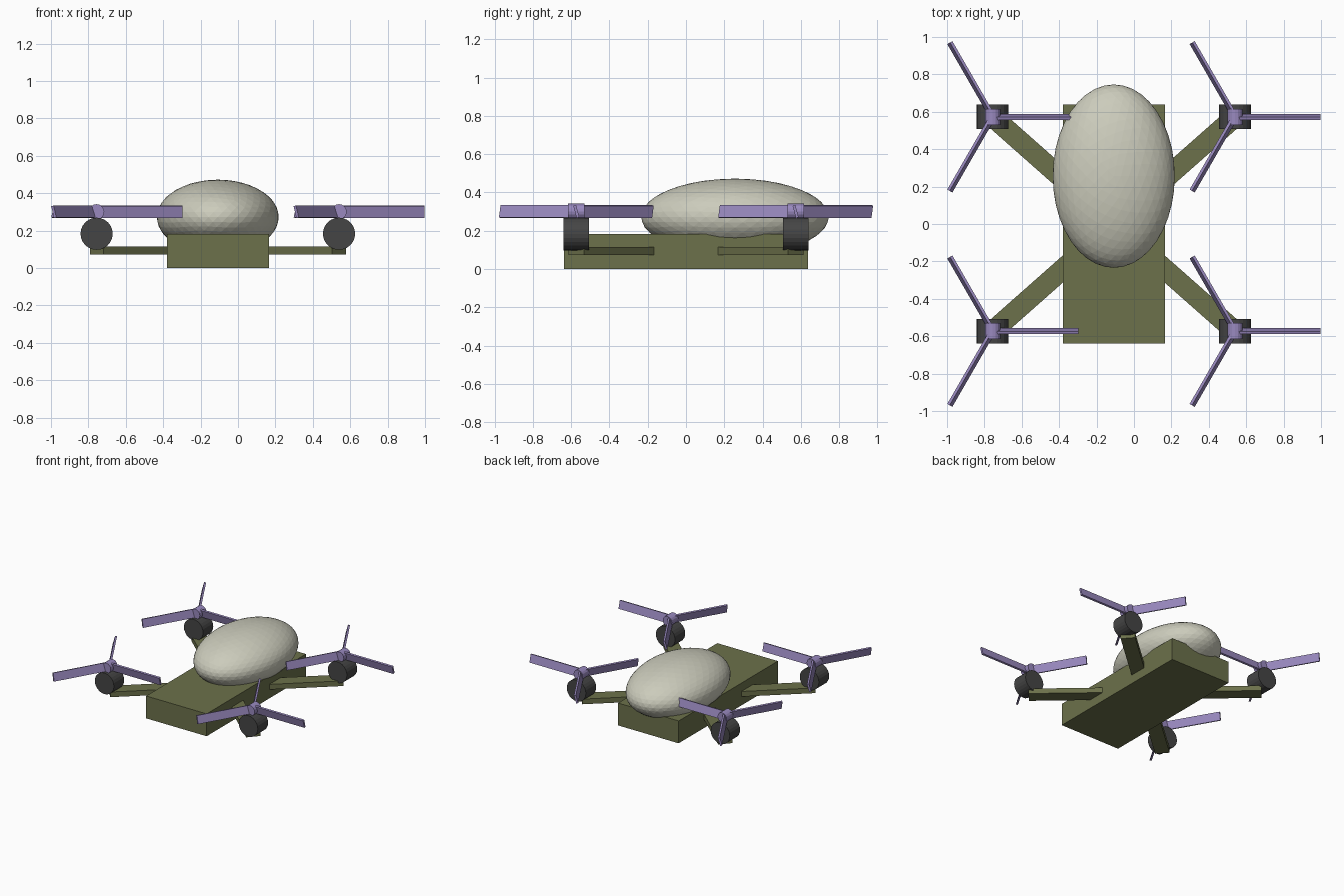
import bpy
from math import radians, atan2, hypot
from mathutils import Matrix, Vector

if "Cube" in bpy.data.objects:
    bpy.data.objects.remove(bpy.data.objects["Cube"])

CX = -0.108                      # drone centre line
ARM_X, ARM_Y = 0.648, 0.573      # motor offsets from the centre


def material(name, rgb):
    m = bpy.data.materials.new(name)
    m.diffuse_color = (*rgb, 1)
    m.use_nodes = True
    m.node_tree.nodes["Principled BSDF"].inputs["Base Color"].default_value = m.diffuse_color
    return m


OLIVE = material("olive", (0.15, 0.165, 0.07))
CREAM = material("cream", (0.60, 0.60, 0.50))
DARK = material("dark_grey", (0.06, 0.06, 0.06))
PURPLE = material("purple", (0.32, 0.25, 0.52))


def finish(name, mat, matrix):
    ob = bpy.context.object
    ob.name = name
    ob.data.materials.append(mat)
    ob.data.transform(matrix)
    return ob


def box(name, size, mat, matrix):
    bpy.ops.mesh.primitive_cube_add(size=1)
    return finish(name, mat, matrix @ Matrix.Diagonal((*size, 1)))


def y_cylinder(name, radius, length, mat, centre, sides):
    bpy.ops.mesh.primitive_cylinder_add(vertices=sides, radius=radius, depth=length)
    return finish(name, mat, Matrix.Translation(centre) @ Matrix.Rotation(radians(90), 4, 'X'))


# Main body slab
box("body", (0.545, 1.276, 0.182), OLIVE, Matrix.Translation((CX, 0, 0.091)))

# Egg-shaped canopy sunk into the body
bpy.ops.mesh.primitive_ico_sphere_add(subdivisions=4, radius=1)
finish("canopy", CREAM, Matrix.Translation((CX, 0.256, 0.272))
       @ Matrix.Diagonal((0.326, 0.49, 0.2, 1)))

# Arm, motor and three-bladed propeller at each corner
for sx, side in ((-1, "left"), (1, "right")):
    for sy, end in ((-1, "front"), (1, "back")):
        tag = f"{end}_{side}"
        x, y = CX + sx * ARM_X, sy * ARM_Y

        length = hypot(ARM_X, ARM_Y)
        box(f"{tag}_arm", (length, 0.109, 0.042), OLIVE,
            Matrix.Translation((CX, 0, 0.093))
            @ Matrix.Rotation(atan2(sy * ARM_Y, sx * ARM_X), 4, 'Z')
            @ Matrix.Translation((length / 2, 0, 0)))

        y_cylinder(f"{tag}_motor", 0.086, 0.132, DARK, Vector((x, y, 0.183)), 24)
        y_cylinder(f"{tag}_propeller_hub", 0.041, 0.085, PURPLE, Vector((x, y, 0.3)), 16)

        for i in range(3):
            box(f"{tag}_blade_{i + 1}", (0.458, 0.015, 0.066), PURPLE,
                Matrix.Translation((x, y, 0.3))
                @ Matrix.Rotation(radians(120 * i), 4, 'Z')
                @ Matrix.Rotation(radians(15), 4, 'X')
                @ Matrix.Translation((0.229, 0, 0)))
